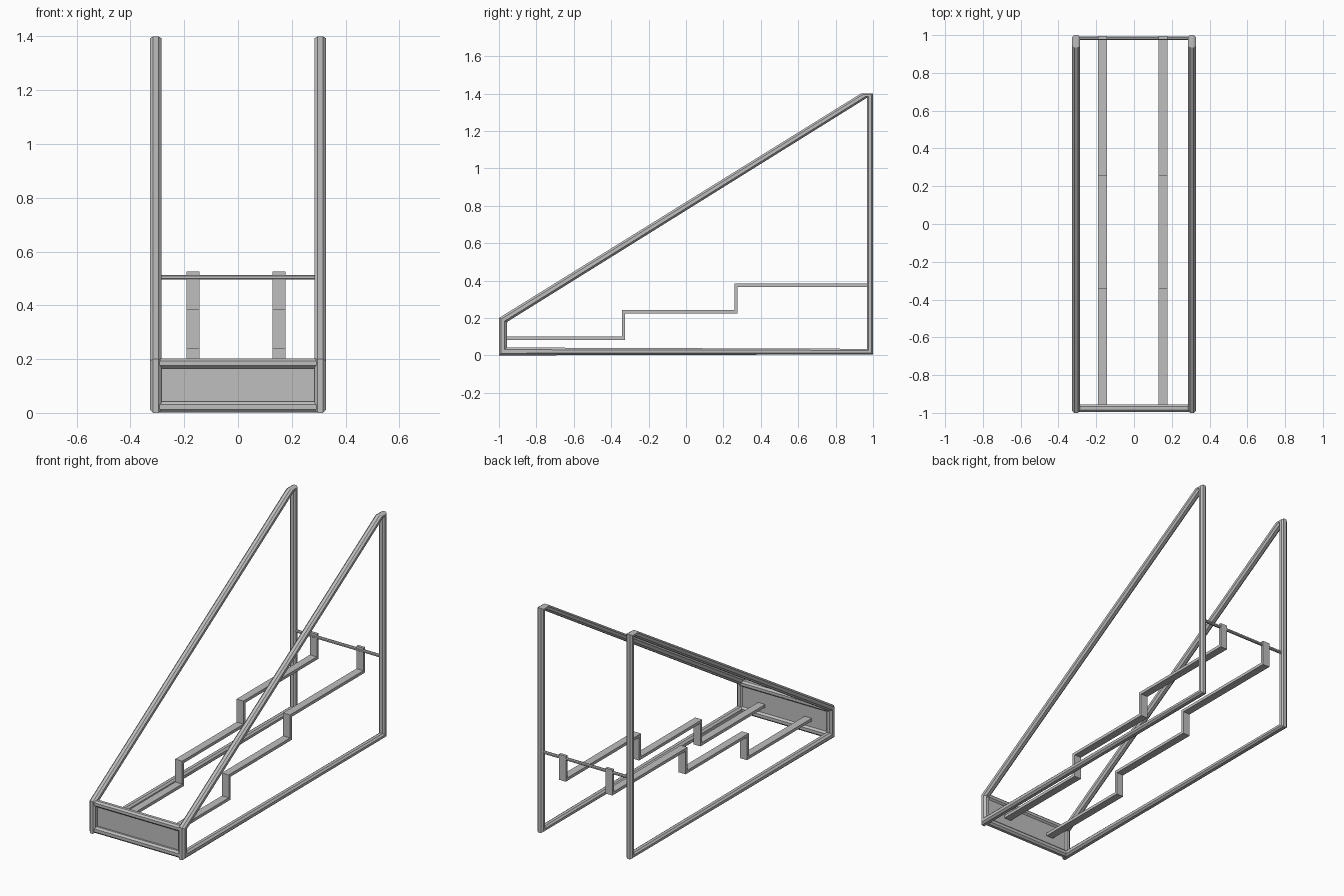
import bpy, bmesh

cube = bpy.data.objects.get("Cube")
if cube:
    bpy.data.objects.remove(cube, do_unlink=True)

steel = bpy.data.materials.new("steel grey")
steel.use_nodes = True
grey = (0.52, 0.52, 0.52, 1)
steel.diffuse_color = grey
steel.node_tree.nodes["Principled BSDF"].inputs["Base Color"].default_value = grey

C = 0.27  # chamfer share of a bar's width
OCTAGON = [(C, 0), (1 - C, 0), (1, C), (1, 1 - C), (1 - C, 1), (C, 1), (0, 1 - C), (0, C)]


def make(name, rings, closed=False):
    """Skin a row of matching cross-sections; cap the ends unless closed."""
    bm = bmesh.new()
    loops = [[bm.verts.new(p) for p in ring] for ring in rings]
    n = len(loops[0])
    pairs = list(zip(loops, loops[1:]))
    if closed:
        pairs.append((loops[-1], loops[0]))
    else:
        bm.faces.new(loops[0])
        bm.faces.new(loops[-1])
    for a, b in pairs:
        for i in range(n):
            j = (i + 1) % n
            bm.faces.new((a[i], a[j], b[j], b[i]))
    bmesh.ops.remove_doubles(bm, verts=bm.verts, dist=0.0005)
    bmesh.ops.recalc_face_normals(bm, faces=bm.faces)
    mesh = bpy.data.meshes.new(name)
    bm.to_mesh(mesh)
    bm.free()
    mesh.materials.append(steel)
    obj = bpy.data.objects.new(name, mesh)
    bpy.context.collection.objects.link(obj)
    return obj


def crossbar(name, half, y0, y1, z0, z1):
    """Chamfered bar running left to right."""
    make(name, [[(x, y0 + (y1 - y0) * u, z0 + (z1 - z0) * v) for u, v in OCTAGON]
                for x in (-half, half)])


# Side frames: mitred chamfered bars between an outer and an inner outline
outer = [(-1, 0), (-1, 0.2), (0.935, 1.4), (1, 1.4), (1, 0.005)]
inner = [(-0.958, 0.042), (-0.958, 0.178), (0.967, 1.377), (0.967, 1.377), (0.967, 0.035)]
for side, s in (("left", 1), ("right", -1)):
    rings = [[(s * (0.285 + 0.042 * u), o[0] + (i[0] - o[0]) * v, o[1] + (i[1] - o[1]) * v)
              for u, v in OCTAGON] for o, i in zip(outer, inner)]
    make(side + "_side_frame", rings, closed=True)

# Front bars and the panel between them
crossbar("front_top_bar", 0.31, -0.995, -0.955, 0.166, 0.203)
crossbar("front_bottom_bar", 0.31, -0.995, -0.955, 0.002, 0.042)
make("front_panel", [[(x, y, z) for y, z in
                      ((-0.972, 0.02), (-0.966, 0.02), (-0.966, 0.185), (-0.972, 0.185))]
                     for x in (-0.3, 0.3)])

# Thin rod that carries the stringers at the back
crossbar("back_rod", 0.3, 0.975, 0.993, 0.496, 0.513)

# Stepped stringers: a flat strip folded along the stair profile
T = 0.018
path = [(-0.96, 0.1), (-0.343, 0.1), (-0.343, 0.242), (0.258, 0.242),
        (0.258, 0.385), (0.977, 0.385), (0.977, 0.525)]
under = [(y + (T if 0 < k else 0), z - (T if k < len(path) - 1 else 0))
         for k, (y, z) in enumerate(path)]
for side, x in (("left", 0.153), ("right", -0.167)):
    make(side + "_stringer",
         [[(x - 0.024, *a), (x + 0.024, *a), (x + 0.024, *b), (x - 0.024, *b)]
          for a, b in zip(path, under)])
